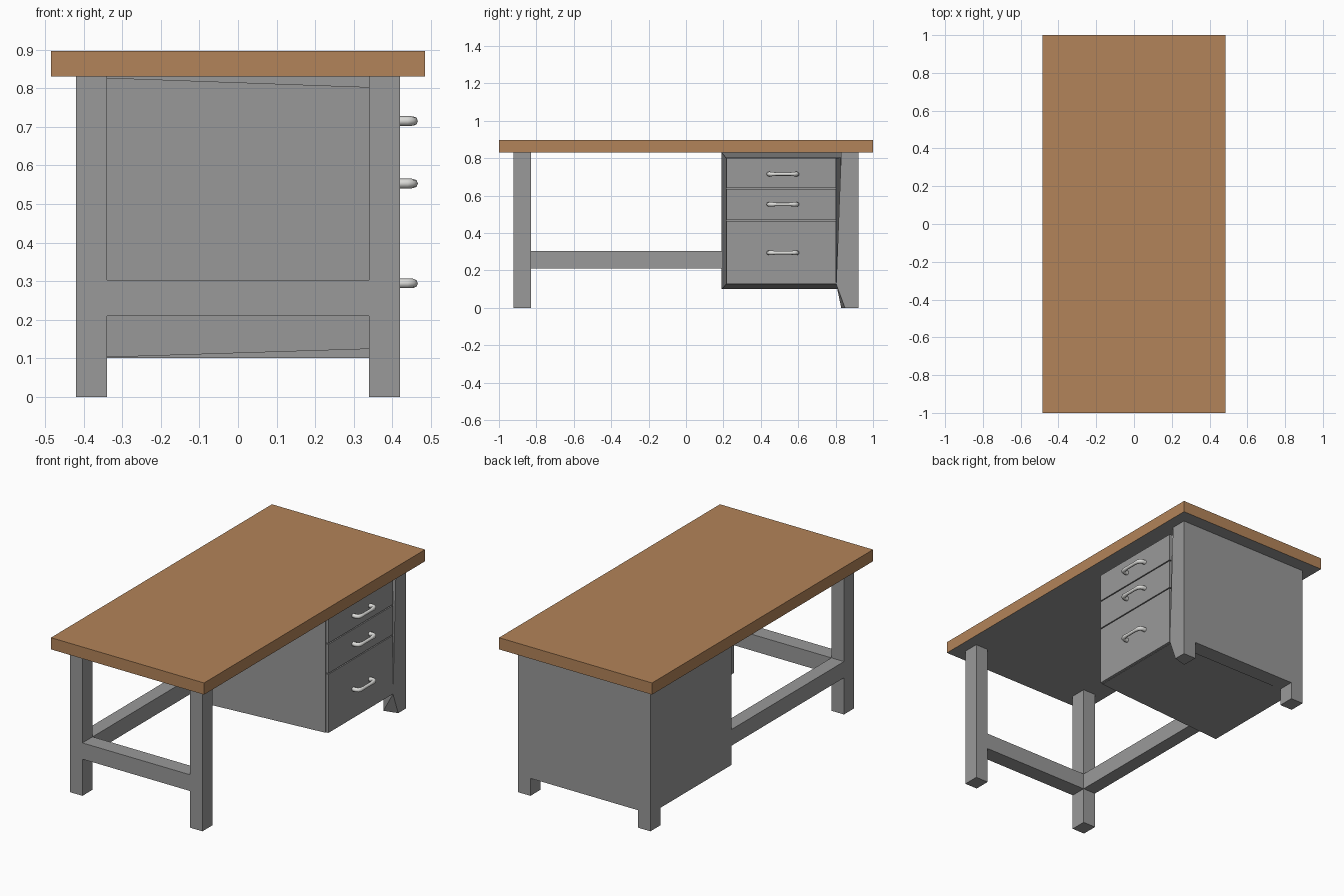
import bpy, bmesh, math
from mathutils import Vector

if "Cube" in bpy.data.objects:
    bpy.data.objects.remove(bpy.data.objects["Cube"])


def material(name, rgb):
    m = bpy.data.materials.new(name)
    m.diffuse_color = (*rgb, 1)
    m.use_nodes = True
    m.node_tree.nodes["Principled BSDF"].inputs["Base Color"].default_value = m.diffuse_color
    return m


WOOD = material("warm wood", (0.45, 0.23, 0.10))
GREY = material("painted grey", (0.32, 0.32, 0.32))
SILVER = material("handle silver", (0.72, 0.72, 0.70))


def finish(name, bm, *mats):
    bmesh.ops.recalc_face_normals(bm, faces=bm.faces)
    me = bpy.data.meshes.new(name)
    bm.to_mesh(me)
    bm.free()
    for m in mats:
        me.materials.append(m)
    ob = bpy.data.objects.new(name, me)
    bpy.context.collection.objects.link(ob)
    return ob


def box(name, x, y, z, *mats):
    bm = bmesh.new()
    bmesh.ops.create_cube(bm, size=1)
    for v in bm.verts:
        v.co = Vector([(r[0] + r[1]) / 2 + c * (r[1] - r[0]) for c, r in zip(v.co, (x, y, z))])
    return finish(name, bm, *mats)


def hull(name, points, mat):
    bm = bmesh.new()
    for p in points:
        bm.verts.new(p)
    bmesh.ops.convex_hull(bm, input=bm.verts)
    bmesh.ops.dissolve_limit(bm, angle_limit=0.002, verts=bm.verts, edges=bm.edges)
    return finish(name, bm, mat)


# table top: wood with a grey underside
top = box("table_top", (-0.485, 0.485), (-1, 1), (0.83, 0.897), WOOD, GREY)
for f in top.data.polygons:
    f.material_index = 1 if f.normal.z < -0.5 else 0

# straight legs and the stretcher rails
FRONT, BACK, LEFT, RIGHT = (-0.922, -0.83), (0.83, 0.922), (-0.42, -0.34), (0.34, 0.42)
box("front_left_leg", LEFT, FRONT, (0, 0.83), GREY)
box("front_right_leg", RIGHT, FRONT, (0, 0.83), GREY)
box("back_left_leg", LEFT, BACK, (0, 0.83), GREY)
box("front_rail", (-0.34, 0.34), FRONT, (0.21, 0.303), GREY)
box("side_rail", LEFT, (-0.83, 0.20), (0.21, 0.303), GREY)

# back right leg, drawn in to meet the lower corner of the drawers
outer = [(0.83, 0.83), (0.922, 0.83), (0.922, 0), (0.85, 0), (0.803, 0.127)]
inner = [(0.83, 0.83), (0.922, 0.83), (0.922, 0), (0.83, 0), (0.83, 0.10)]
hull("back_right_leg", [(0.42, *p) for p in outer] + [(0.34, *p) for p in inner], GREY)

# drawer cabinet, tapering towards the drawer side, with its flat back
hull("drawer_cabinet",
     [(-0.42, y, z) for y in (0.19, 0.922) for z in (0.10, 0.83)] +
     [(0.34, y, z) for y in (0.213, 0.825) for z in (0.124, 0.803)] +
     [(0.405, y, z) for y in (0.215, 0.803) for z in (0.126, 0.80)], GREY)
box("cabinet_back", (-0.34, 0.34), BACK, (0.10, 0.83), GREY)


def handle(name, z):
    # bent bar handle, slimmer in the middle
    cu = bpy.data.curves.new(name, "CURVE")
    cu.dimensions = "3D"
    cu.bevel_depth = 0.0125
    cu.bevel_resolution = 2
    cu.use_fill_caps = True
    half = [(0.415, 0.075, 1), (0.438, 0.075, 1), (0.449, 0.071, 1),
            (0.455, 0.060, 0.95), (0.457, 0.035, 0.75)]
    path = [(x, -y, r) for x, y, r in half] + half[::-1]
    sp = cu.splines.new("POLY")
    sp.points.add(len(path) - 1)
    for p, (x, y, r) in zip(sp.points, path):
        p.co = (x, 0.518 + y, z, 1)
        p.radius = r
    cu.materials.append(SILVER)
    ob = bpy.data.objects.new(name, cu)
    bpy.context.collection.objects.link(ob)
    bpy.ops.object.select_all(action="DESELECT")
    bpy.context.view_layer.objects.active = ob
    ob.select_set(True)
    bpy.ops.object.convert(target="MESH")
    bpy.ops.object.shade_smooth_by_angle(angle=math.radians(50))


# drawer fronts with their handles
for name, z0, z1, hz in (("lower", 0.128, 0.463, 0.294),
                         ("middle", 0.469, 0.635, 0.553),
                         ("upper", 0.641, 0.80, 0.715)):
    box(name + "_drawer", (0.40, 0.42), (0.217, 0.802), (z0, z1), GREY)
    handle(name + "_handle", hz)
